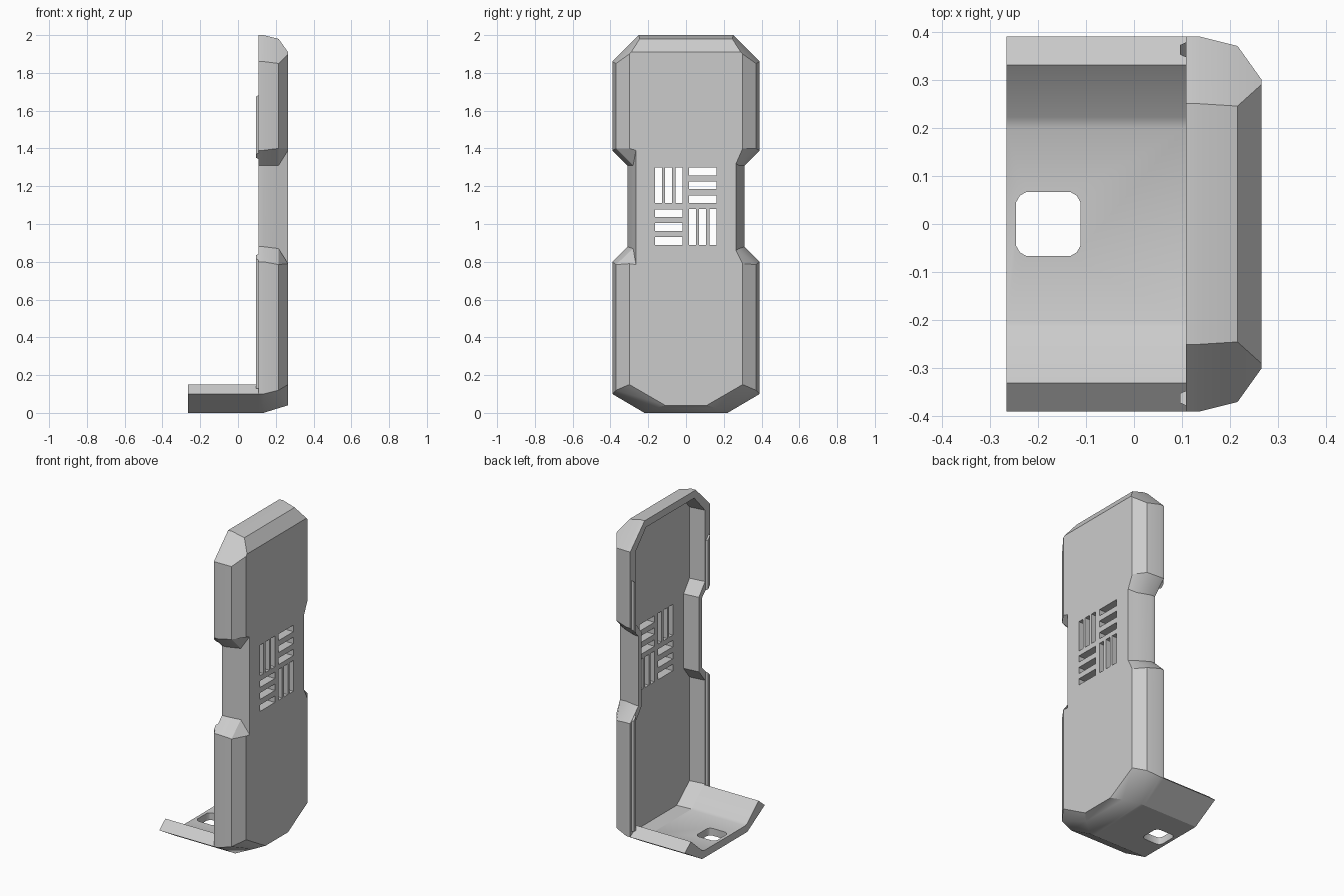
import bpy
import bmesh
from math import radians

if "Cube" in bpy.data.objects:
    bpy.data.objects.remove(bpy.data.objects["Cube"], do_unlink=True)

grey = bpy.data.materials.new("matte grey")
grey.use_nodes = True
colour = (0.6, 0.6, 0.6, 1)
grey.diffuse_color = colour
grey.node_tree.nodes["Principled BSDF"].inputs["Base Color"].default_value = colour


def loft(name, rings):
    """Closed solid skinned through rings of equal point count."""
    bm = bmesh.new()
    loops = [[bm.verts.new(p) for p in ring] for ring in rings]
    for low, high in zip(loops, loops[1:]):
        for i in range(len(low)):
            j = (i + 1) % len(low)
            bm.faces.new((low[i], low[j], high[j], high[i]))
    bm.faces.new(loops[0][::-1])
    bm.faces.new(loops[-1])
    bmesh.ops.recalc_face_normals(bm, faces=bm.faces)
    mesh = bpy.data.meshes.new(name)
    bm.to_mesh(mesh)
    bm.free()
    obj = bpy.data.objects.new(name, mesh)
    bpy.context.collection.objects.link(obj)
    mesh.materials.append(grey)
    return obj


def box(low, high):
    """Cutter spanning two corners."""
    (x0, y0, z0), (x1, y1, z1) = low, high
    return loft("cutter", [[(x, y0, z0), (x, y1, z0), (x, y1, z1), (x, y0, z1)]
                           for x in (x0, x1)])


def cut(target, cutters):
    for cutter in cutters:
        cutter.hide_render = True
        mod = target.modifiers.new("cut", "BOOLEAN")
        mod.operation = "DIFFERENCE"
        mod.solver = "EXACT"
        mod.object = cutter
        bpy.context.view_layer.objects.active = target
        bpy.ops.object.modifier_apply(modifier=mod.name)
        bpy.data.objects.remove(cutter, do_unlink=True)


def soften(obj):
    bpy.ops.object.select_all(action="DESELECT")
    obj.select_set(True)
    bpy.context.view_layer.objects.active = obj
    bpy.ops.object.shade_smooth_by_angle(angle=radians(30))


def outline(half, other=None):
    """Close a half outline with its mirror, or with a differing other side."""
    return half + [(-y, z) for y, z in reversed(other or half)]


def ring(x, half, other=None, narrow=1):
    return [(x, y * narrow, z) for y, z in outline(half, other)]


# Waisted shell: half outlines from bottom to top
rim = [(0.22, 0), (0.39, 0.1), (0.39, 0.8), (0.31, 0.88),
       (0.31, 1.31), (0.39, 1.39), (0.39, 1.86), (0.25, 2)]
shoulder = [(0.16, 0.025), (0.37, 0.12), (0.37, 0.785), (0.28, 0.87),
            (0.28, 1.31), (0.37, 1.4), (0.37, 1.85), (0.245, 1.98)]
back = [(0.11, 0.04), (0.3, 0.15), (0.3, 0.79), (0.265, 0.86),
        (0.265, 1.32), (0.3, 1.4), (0.3, 1.9), (0.29, 1.91)]
# The right waist runs out into points on the back face
back_right = back[:3] + [(0.265, 0.785), (0.265, 1.39)] + back[5:]
cavity = [(0.21, 0.045), (0.34, 0.15), (0.34, 0.79), (0.28, 0.865),
          (0.28, 1.325), (0.34, 1.4), (0.34, 1.84), (0.235, 1.955)]
front_x, floor_x, back_x = 0.108, 0.205, 0.265
shell = loft("shell", [
    ring(floor_x, cavity, narrow=0.96), ring(front_x, cavity),
    ring(front_x, rim), ring(0.135, rim), ring(0.215, shoulder),
    ring(back_x, back, back_right)])

# Vent slots: four groups of three, alternating direction
vents = []
for y, z, upright in ((-0.165, 1.11, True), (0.015, 1.11, False),
                      (-0.165, 0.89, False), (0.015, 0.89, True)):
    for k in range(3):
        if upright:
            a, b = y + k * 0.055, z
            w, h = 0.037, 0.19
        else:
            a, b = y, z + k * 0.074
            w, h = 0.147, 0.04
        vents.append(box((0.15, a, b), (0.3, a + w, b + h)))
cut(shell, vents)
soften(shell)

# Foot tray: bent plate running forward, with an eased inner bend
tray = [(0.22, 0), (0.39, 0.1), (0.33, 0.15), (0.222, 0.054), (0.2, 0.045)]
foot = loft("foot_tray", [[(x, y, z) for y, z in outline(tray)]
                          for x in (-back_x, front_x)])

# Opening with rounded corners in the foot
centre_x = -0.178
corner = [(0.067, 0.045), (0.059, 0.059), (0.045, 0.067)]
opening = []
for turn in range(4):
    opening += corner
    corner = [(-y, x) for x, y in corner]
cut(foot, [loft("cutter", [[(centre_x + x, y, z) for x, y in opening]
                           for z in (-0.1, 0.1)])])
soften(foot)

# Straight locating ribs on the rim, with slanted ends
rib_y = 0.362
section = [(front_x + 0.003, -0.017), (0.096, -0.01), (0.096, 0.01), (front_x + 0.003, 0.017)]
for side, label in ((1, "left"), (-1, "right")):
    for part, ends in (("lower", ((0.13, 0), (0.825, -1))),
                       ("upper", ((1.36, 1), (1.665, 1)))):
        loft(f"{part}_rib_{label}", [
            [(x, side * (rib_y + d), z + slant * d) for x, d in section]
            for z, slant in ends])
